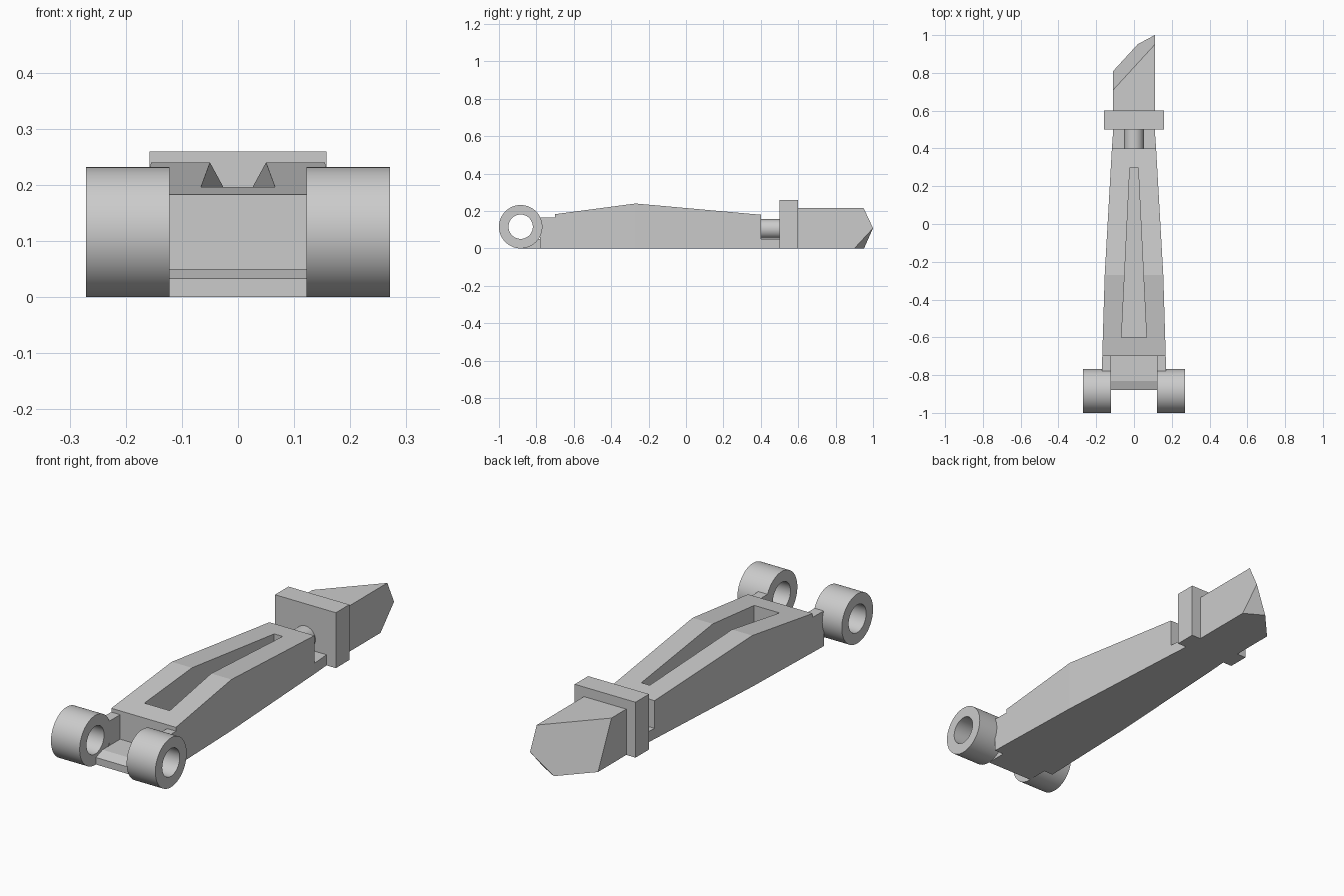
import bpy, bmesh, math
from mathutils import Matrix

if "Cube" in bpy.data.objects:
    bpy.data.objects.remove(bpy.data.objects["Cube"])

grey = bpy.data.materials.new("plain_grey")
grey.use_nodes = True
grey.diffuse_color = (0.6, 0.6, 0.6, 1)
grey.node_tree.nodes["Principled BSDF"].inputs["Base Color"].default_value = (0.6, 0.6, 0.6, 1)


def finish(name, bm):
    bmesh.ops.recalc_face_normals(bm, faces=bm.faces[:])
    mesh = bpy.data.meshes.new(name)
    bm.to_mesh(mesh)
    bm.free()
    mesh.materials.append(grey)
    obj = bpy.data.objects.new(name, mesh)
    bpy.context.collection.objects.link(obj)
    return obj


def loft(name, stations):
    """Rectangular sections along y: (y, half width, bottom, top)."""
    bm = bmesh.new()
    rings = [[bm.verts.new(p) for p in ((-w, y, a), (w, y, a), (w, y, b), (-w, y, b))]
             for y, w, a, b in stations]
    for r, s in zip(rings, rings[1:]):
        for i in range(4):
            j = (i + 1) % 4
            bm.faces.new((r[i], r[j], s[j], s[i]))
    bm.faces.new(rings[0])
    bm.faces.new(rings[-1])
    return finish(name, bm)


def tube(name, radius, length, centre, hole=0, segments=64):
    """Cylinder along x (or y for the solid neck); a hole makes it a ring."""
    bm = bmesh.new()
    if hole:
        loops = []
        for r, x in ((radius, -1), (radius, 1), (hole, 1), (hole, -1)):
            loops.append([bm.verts.new((x * length / 2,
                                        r * math.cos(math.tau * i / segments),
                                        r * math.sin(math.tau * i / segments)))
                          for i in range(segments)])
        for a, b in zip(loops, loops[1:] + loops[:1]):
            for i in range(segments):
                j = (i + 1) % segments
                bm.faces.new((a[i], a[j], b[j], b[i]))
    else:
        bmesh.ops.create_cone(bm, cap_ends=True, segments=segments, radius1=radius,
                              radius2=radius, depth=length,
                              matrix=Matrix.Rotation(math.pi / 2, 4, "X"))
    bmesh.ops.translate(bm, verts=bm.verts[:], vec=centre)
    obj = finish(name, bm)
    bpy.ops.object.select_all(action="DESELECT")
    obj.select_set(True)
    bpy.context.view_layer.objects.active = obj
    bpy.ops.object.shade_smooth_by_angle(angle=math.radians(35))
    return obj


def cut(target, cutter):
    cutter.hide_render = True
    mod = target.modifiers.new("cut", "BOOLEAN")
    mod.operation = "DIFFERENCE"
    mod.solver = "EXACT"
    mod.object = cutter
    bpy.ops.object.select_all(action="DESELECT")
    bpy.context.view_layer.objects.active = target
    target.select_set(True)
    bpy.ops.object.modifier_apply(modifier=mod.name)
    bpy.data.objects.remove(cutter)


# Tapered arm body, with stepped ends
body = loft("arm_body", [
    (-0.78, 0.17, 0, 0.165), (-0.7, 0.168, 0, 0.165), (-0.7, 0.168, 0, 0.183),
    (-0.27, 0.155, 0, 0.24), (0.4, 0.117, 0, 0.18), (0.4, 0.117, 0, 0.05),
    (0.5, 0.11, 0, 0.05)])

# Blind tapering slot in the top, and the notch between the hinge arms
cut(body, loft("slot_cutter", [(-0.6, 0.066, 0.05, 0.4), (0.3, 0.022, 0.05, 0.4)]))
cut(body, loft("notch_cutter", [(-0.9, 0.122, 0.05, 0.4), (-0.7, 0.122, 0.05, 0.4)]))

# Floor lip between the hinge rings
loft("hinge_floor", [(-0.88, 0.122, 0, 0.033), (-0.83, 0.122, 0, 0.05),
                     (-0.78, 0.122, 0, 0.05)])

# Hinge rings
for side, sign in (("left", 1), ("right", -1)):
    tube("hinge_ring_" + side, 0.116, 0.149, (sign * 0.1965, -0.884, 0.116), hole=0.065)

# Neck and collar
tube("neck", 0.052, 0.12, (0, 0.45, 0.104))
loft("collar", [(0.5, 0.158, 0, 0.26), (0.6, 0.158, 0, 0.26)])

# Blade with a slanted tip and a clipped lower corner
bm = bmesh.new()
w, top = 0.11, 0.215
points = [(x, 0.6, z) for x in (-w, w) for z in (0, top)]
points += [(-w, 0.71, top), (w, 0.95, top), (w, 1.0, 0.108),
           (0.02, 0.952, 0), (-w, 0.81, 0), (w, 0.9, 0)]
hull = bmesh.ops.convex_hull(bm, input=[bm.verts.new(p) for p in points])
bmesh.ops.dissolve_limit(bm, angle_limit=math.radians(3), verts=bm.verts[:], edges=bm.edges[:])
finish("blade", bm)
